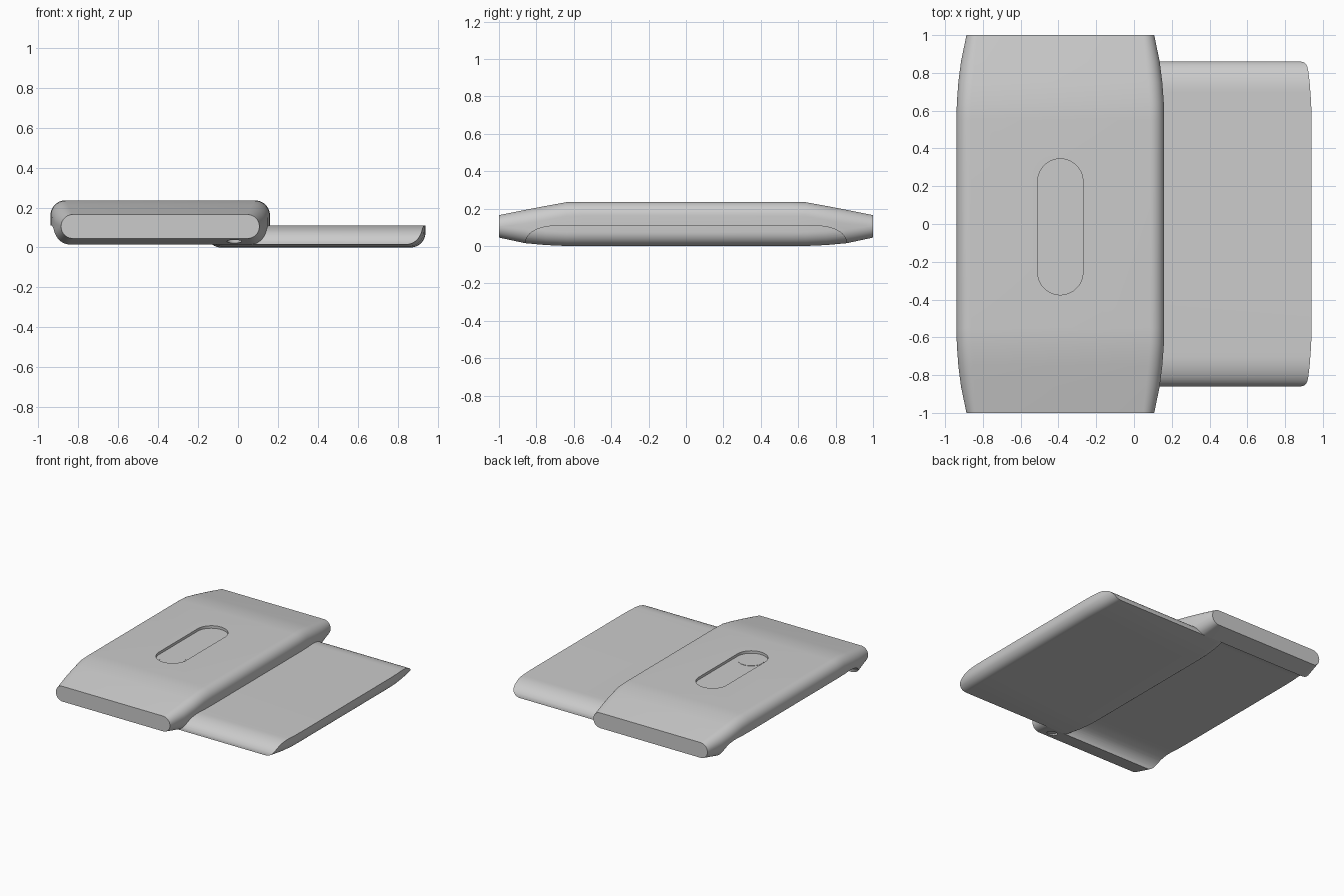
import bpy, bmesh
from math import sin, cos, pi, radians

if "Cube" in bpy.data.objects:
    bpy.data.objects.remove(bpy.data.objects["Cube"])

CX, SLIDE = -0.39, 0.78          # centre of upper half, slide distance of lower half


def make_object(name, bm):
    bmesh.ops.recalc_face_normals(bm, faces=bm.faces[:])
    mesh = bpy.data.meshes.new(name)
    bm.to_mesh(mesh)
    bm.free()
    ob = bpy.data.objects.new(name, mesh)
    bpy.context.collection.objects.link(ob)
    return ob


def loft(name, rings):
    """Skin closed rings of points and cap both ends."""
    bm = bmesh.new()
    vs = [[bm.verts.new(p) for p in ring] for ring in rings]
    n = len(vs[0])
    for a, b in zip(vs, vs[1:]):
        for i in range(n):
            j = (i + 1) % n
            bm.faces.new((a[i], a[j], b[j], b[i]))
    bm.faces.new(vs[0])
    bm.faces.new(vs[-1])
    return make_object(name, bm)


def section(y, hw, zb, zt, r, n=10):
    """Rounded rectangle across the body at y."""
    pts = []
    for k, (sx, z) in enumerate([(1, zt - r), (-1, zt - r), (-1, zb + r), (1, zb + r)]):
        for i in range(n + 1):
            a = (k + i / n) * pi / 2
            pts.append((CX + sx * (hw - r) + r * cos(a), y, z + r * sin(a)))
    return pts


def stadium(x, y0, y1, r, z, n=24):
    """Slot outline along y; y0 == y1 gives a circle."""
    return [(x + r * cos(a), (y1 if k == 0 else y0) + r * sin(a), z)
            for k in (0, 1) for a in [k * pi + pi * (i + 0.5) / n for i in range(n)]]


def boolean(ob, cutter, op):
    mod = ob.modifiers.new(op, 'BOOLEAN')
    mod.operation, mod.object, mod.solver = op, cutter, 'EXACT'
    bpy.context.view_layer.objects.active = ob
    bpy.ops.object.modifier_apply(modifier=mod.name)


def smooth(ob):
    bpy.ops.object.select_all(action='DESELECT')
    ob.select_set(True)
    bpy.context.view_layer.objects.active = ob
    bpy.ops.object.shade_smooth_by_angle(angle=radians(32))


# Closed tapered shell, shared by both halves
taper = [(1, .497, .045, .165, .0595), (.86, .526, .015, .193, .073),
         (.75, .54, .005, .214, .075), (.64, .548, .0, .234, .075),
         (.55, .55, .0, .236, .075)]
rings = [section(-y, *s) for y, *s in taper] + [section(y, *s) for y, *s in taper[::-1]]
upper = loft("upper_half", rings)
lower = loft("lower_half", rings)

# Tunnel shape that divides the two halves
arc = [(.70 + .16 * cos(a), .02 + .09 * sin(a)) for a in [pi / 2 * i / 12 for i in range(13)]]
prof = [(.86, -.1)] + arc
prof += [(-y, z) for y, z in prof[::-1]]
tunnel = loft("tunnel_cutter", [[(x, y, z) for y, z in prof] for x in (-1.5, 0.8)])

# Recess on top and small socket under the front end
slot = loft("slot_cutter", [stadium(CX, -.255, .225, .12, z) for z in (.216, .3)])
socket = loft("socket_cutter", [stadium(-.018, -.93, -.93, .037, z) for z in (-.1, .045)])

for cutter in (tunnel, slot, socket):
    boolean(upper, cutter, 'DIFFERENCE')
    cutter.hide_render = True
boolean(lower, tunnel, 'INTERSECT')
for cutter in (tunnel, slot, socket):
    bpy.data.objects.remove(cutter)

# Lower half slid out sideways
for v in lower.data.vertices:
    v.co.x += SLIDE

# Round button inside the recess
button = loft("button", [stadium(CX, -.255, -.255, .095, z) for z in (.21, .218)])

for ob in (upper, lower, button):
    smooth(ob)
